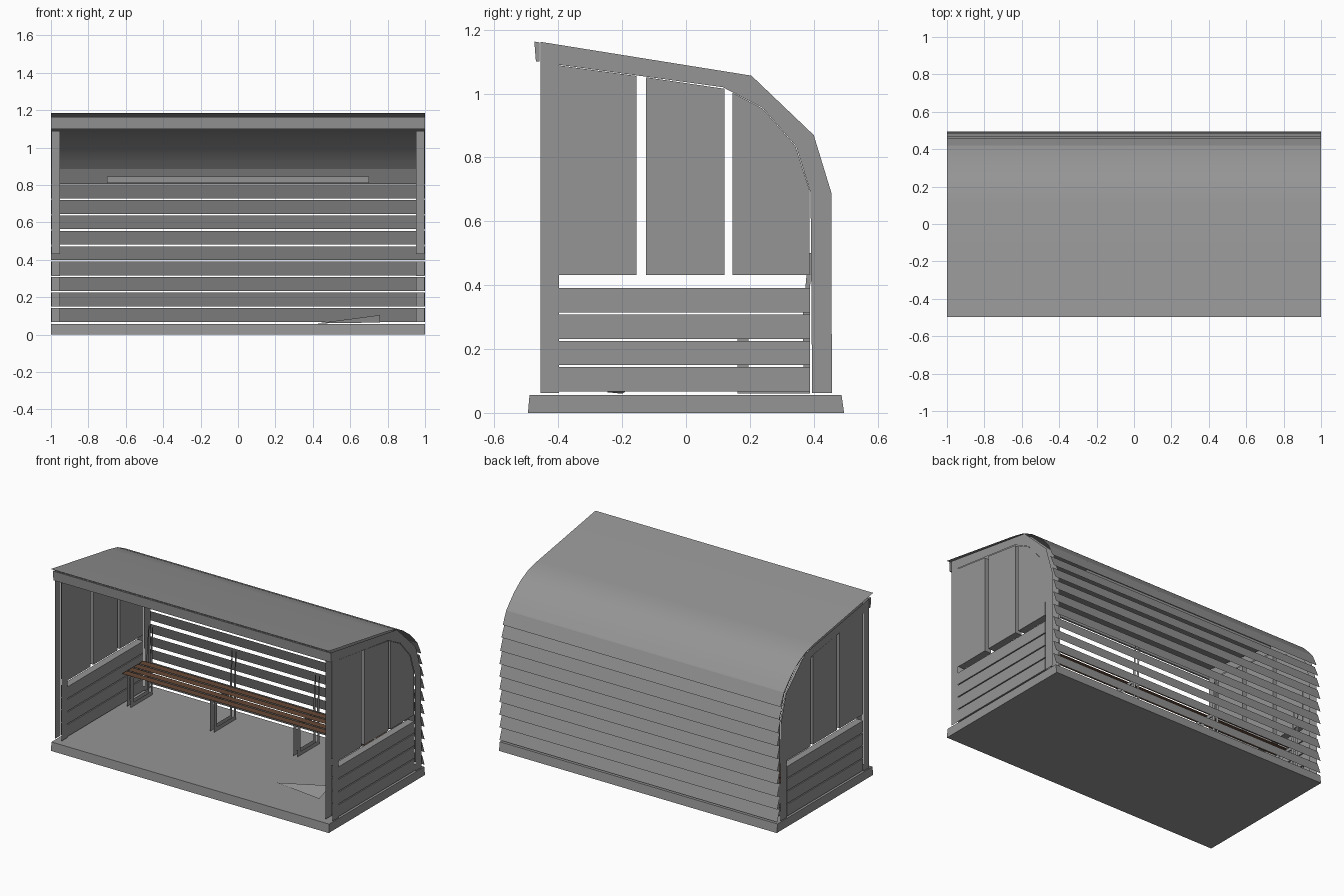
import bpy, bmesh

cube = bpy.data.objects.get("Cube")
if cube:
    bpy.data.objects.remove(cube, do_unlink=True)


def material(name, rgb):
    m = bpy.data.materials.new(name)
    m.use_nodes = True
    m.diffuse_color = (*rgb, 1)
    m.node_tree.nodes["Principled BSDF"].inputs["Base Color"].default_value = (*rgb, 1)
    return m


GREY = material("painted grey", (0.3, 0.3, 0.3))
WOOD = material("bench brown", (0.13, 0.063, 0.036))


def build(name, bm, mat=GREY):
    mesh = bpy.data.meshes.new(name)
    bm.to_mesh(mesh)
    bm.free()
    mesh.materials.append(mat)
    ob = bpy.data.objects.new(name, mesh)
    bpy.context.collection.objects.link(ob)
    return ob


def plate(name, points, facing, mat=GREY):
    """Single flat sheet whose normal points along facing."""
    bm = bmesh.new()
    face = bm.faces.new([bm.verts.new(p) for p in points])
    face.normal_update()
    if sum(a * b for a, b in zip(face.normal, facing)) < 0:
        face.normal_flip()
    return build(name, bm, mat)


def prism(name, profile, x0, x1):
    """Closed side profile (y, z) extruded along x."""
    bm = bmesh.new()
    face = bm.faces.new([bm.verts.new((x0, y, z)) for y, z in profile])
    moved = bmesh.ops.extrude_face_region(bm, geom=[face])["geom"]
    for v in moved:
        if isinstance(v, bmesh.types.BMVert):
            v.co.x = x1
    bmesh.ops.recalc_face_normals(bm, faces=bm.faces)
    return build(name, bm)


def sheet(name, path, half=1.0):
    """Open side path (y, z) swept along x, front to back."""
    bm = bmesh.new()
    rows = [(bm.verts.new((-half, y, z)), bm.verts.new((half, y, z))) for y, z in path]
    for (a, b), (c, d) in zip(rows, rows[1:]):
        bm.faces.new((a, b, d, c))
    return build(name, bm)


def rect(y0, y1, z0, z1):
    return [(y0, z0), (y1, z0), (y1, z1), (y0, z1)]


# Floor slab and front fascia
prism("floor", [(-0.495, 0), (0.495, 0), (0.487, 0.056), (-0.49, 0.056)], -1, 1)
prism("front_fascia", [(-0.47, 1.10), (-0.458, 1.10), (-0.458, 1.16), (-0.475, 1.163)], -1, 1)

# Curved roof sheet
roof = sheet("roof", [(-0.497, 1.184), (0.1, 1.084), (0.19, 1.064), (0.27, 1.025),
                      (0.34, 0.972), (0.39, 0.92), (0.42, 0.885)])
bpy.ops.object.select_all(action="DESELECT")
roof.select_set(True)
bpy.context.view_layer.objects.active = roof
bpy.ops.object.shade_smooth_by_angle(angle=0.6)

# Overlapping-style back boards, tilted outward at the bottom
tops = [0.42, 0.438, 0.455]
for i in range(10):
    z = 0.885 - 0.0825 * i
    y = tops[i] if i < len(tops) else 0.464
    tilt = max(0.026, 0.036 - 0.004 * i)
    sheet("back_board", [(y, z), (y + tilt, z - (0.074 if i else 0.08))])
plate("back_rail", [(x, 0.40, z) for x, z in [(-0.7, 0.81), (0.7, 0.81), (0.7, 0.845), (-0.7, 0.845)]],
      (0, -1, 0))

# End frames: an inner and an outer skin following the roof curve
outer = [(-0.456, 0.062), (-0.456, 1.162), (0.205, 1.056), (0.40, 0.87), (0.455, 0.69), (0.457, 0.062)]
inner = [(0.395, 0.062), (0.39, 0.69), (0.345, 0.835), (0.24, 0.955), (0.115, 1.02),
         (-0.397, 1.09), (-0.397, 0.062)]
windows = [
    [(-0.397, 0.432), (-0.155, 0.432), (-0.155, 1.055), (-0.397, 1.088)],
    [(-0.125, 0.432), (0.12, 0.432), (0.12, 1.015), (-0.125, 1.051)],
    [(0.145, 0.432), (0.386, 0.432), (0.386, 0.70), (0.343, 0.835), (0.24, 0.953), (0.145, 1.003)],
]
for side in (1, -1):
    for x, facing in ((1.0, side), (0.95, -side)):
        plate("end_frame", [(side * x, y, z) for y, z in outer + inner], (facing, 0, 0))
    for profile in windows:
        prism("end_upper_panel", profile, side * 0.952, side * 0.998)
    for i in range(4):
        z = 0.067 + 0.0825 * i
        prism("end_lower_board", rect(-0.397, 0.388, z, z + 0.076), side * 0.952, side * 0.998)

# Bench slats
for i in range(4):
    y = 0.157 + 0.057 * i
    plate("bench_slat", [(-0.945, y, 0.268), (0.945, y, 0.268),
                         (0.945, y + 0.048, 0.268), (-0.945, y + 0.048, 0.268)], (0, 0, 1), WOOD)

# Bench supports: foot bar, front leg, seat bar and tall back upright
support = [rect(0.195, 0.37, 0.06, 0.085), rect(0.162, 0.195, 0.06, 0.262),
           rect(0.195, 0.37, 0.24, 0.262),
           [(0.37, 0.06), (0.388, 0.06), (0.388, 0.38), (0.394, 0.5), (0.384, 0.5), (0.365, 0.3)]]
for x in (-0.9, -0.3, 0.3, 0.9):
    for offset in (-0.014, 0.014):
        for part in support:
            plate("bench_support", [(x + offset, y, z) for y, z in part], (offset, 0, 0))

# Loose scrap on the floor
plate("floor_scrap", [(0.42, -0.2, 0.06), (0.76, -0.25, 0.065), (0.76, -0.13, 0.105)], (0, 0, 1))
